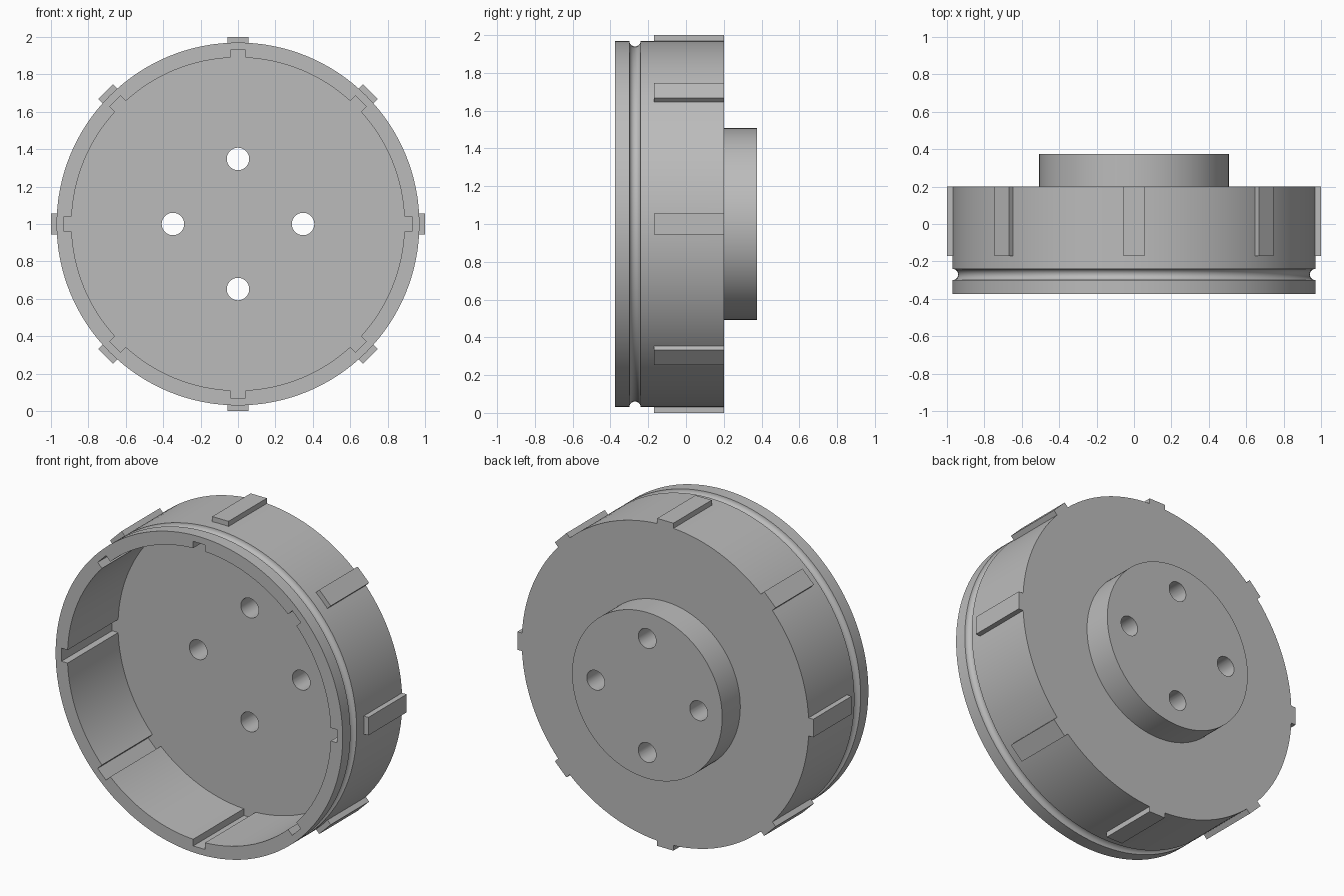
import bpy, bmesh
from math import pi, sin, cos, radians
from mathutils import Matrix, Vector

cube = bpy.data.objects.get("Cube")
if cube:
    bpy.data.objects.remove(cube, do_unlink=True)

RIM, BACK, FLOOR = -0.375, 0.2, 0.113      # depths along y
OUTER, INNER = 0.97, 0.89                  # wall radii
CENTRE = Matrix.Translation((0, 0, 1))

grey = bpy.data.materials.new("plain grey")
grey.use_nodes = True
colour = (0.5, 0.5, 0.5, 1)
grey.diffuse_color = colour
grey.node_tree.nodes["Principled BSDF"].inputs["Base Color"].default_value = colour


def finish(bm, name):
    bmesh.ops.transform(bm, matrix=CENTRE, verts=bm.verts)
    bmesh.ops.recalc_face_normals(bm, faces=bm.faces)
    mesh = bpy.data.meshes.new(name)
    bm.to_mesh(mesh)
    bm.free()
    mesh.materials.append(grey)
    obj = bpy.data.objects.new(name, mesh)
    bpy.context.collection.objects.link(obj)
    return obj


def lathe(name, profile, steps=128):
    """Spin a (radius, y) profile around the y axis."""
    bm = bmesh.new()
    verts = [bm.verts.new((r, y, 0)) for r, y in profile]
    edges = [bm.edges.new(pair) for pair in zip(verts, verts[1:])]
    bmesh.ops.spin(bm, geom=verts + edges, cent=(0, 0, 0), axis=(0, 1, 0),
                   angle=2 * pi, steps=steps)
    bmesh.ops.remove_doubles(bm, verts=bm.verts, dist=1e-4)
    return finish(bm, name)


def radial_blocks(name, half_width, r0, r1, y0, y1):
    """Eight blocks evenly spaced around the y axis."""
    bm = bmesh.new()
    size = Matrix.Diagonal((2 * half_width, y1 - y0, r1 - r0, 1))
    place = Matrix.Translation((0, (y0 + y1) / 2, (r0 + r1) / 2))
    for i in range(8):
        turn = Matrix.Rotation(i * pi / 4, 4, 'Y')
        bmesh.ops.create_cube(bm, size=1, matrix=turn @ place @ size)
    return finish(bm, name)


def bolt_holes(name):
    bm = bmesh.new()
    for i in range(4):
        place = (Matrix.Rotation(i * pi / 2, 4, 'Y') @ Matrix.Translation((0, 0.2, 0.348))
                 @ Matrix.Rotation(pi / 2, 4, 'X'))
        bmesh.ops.create_cone(bm, cap_ends=True, segments=48, radius1=0.06,
                              radius2=0.06, depth=1, matrix=place)
    return finish(bm, name)


def combine(target, tool, operation):
    tool.hide_render = True
    mod = target.modifiers.new(tool.name, 'BOOLEAN')
    mod.object, mod.operation, mod.solver = tool, operation, 'EXACT'
    bpy.context.view_layer.objects.active = target
    bpy.ops.object.modifier_apply(modifier=mod.name)
    bpy.data.objects.remove(tool, do_unlink=True)


# Cup with a round groove near the rim and a raised boss on the back
groove = [(OUTER - 0.03 * sin(radians(a)), -0.27 - 0.03 * cos(radians(a)))
          for a in range(0, 181, 15)]
profile = [(0, FLOOR), (INNER, FLOOR), (INNER, RIM), (OUTER, RIM), *groove,
           (OUTER, BACK), (0.507, BACK), (0.507, 0.375), (0, 0.375)]
cup = lathe("cup_housing", profile)

# Outer ribs, inner key slots and through holes
combine(cup, radial_blocks("outer_ribs", 0.055, 0.93, 1.0, -0.17, BACK), 'UNION')
combine(cup, radial_blocks("key_slots", 0.04, 0.8, 0.93, -0.5, FLOOR), 'DIFFERENCE')
combine(cup, bolt_holes("bolt_holes"), 'DIFFERENCE')

# Smooth round walls with crisp edges
bpy.ops.object.select_all(action='DESELECT')
cup.select_set(True)
bpy.context.view_layer.objects.active = cup
bpy.ops.object.shade_smooth_by_angle(angle=radians(30))
